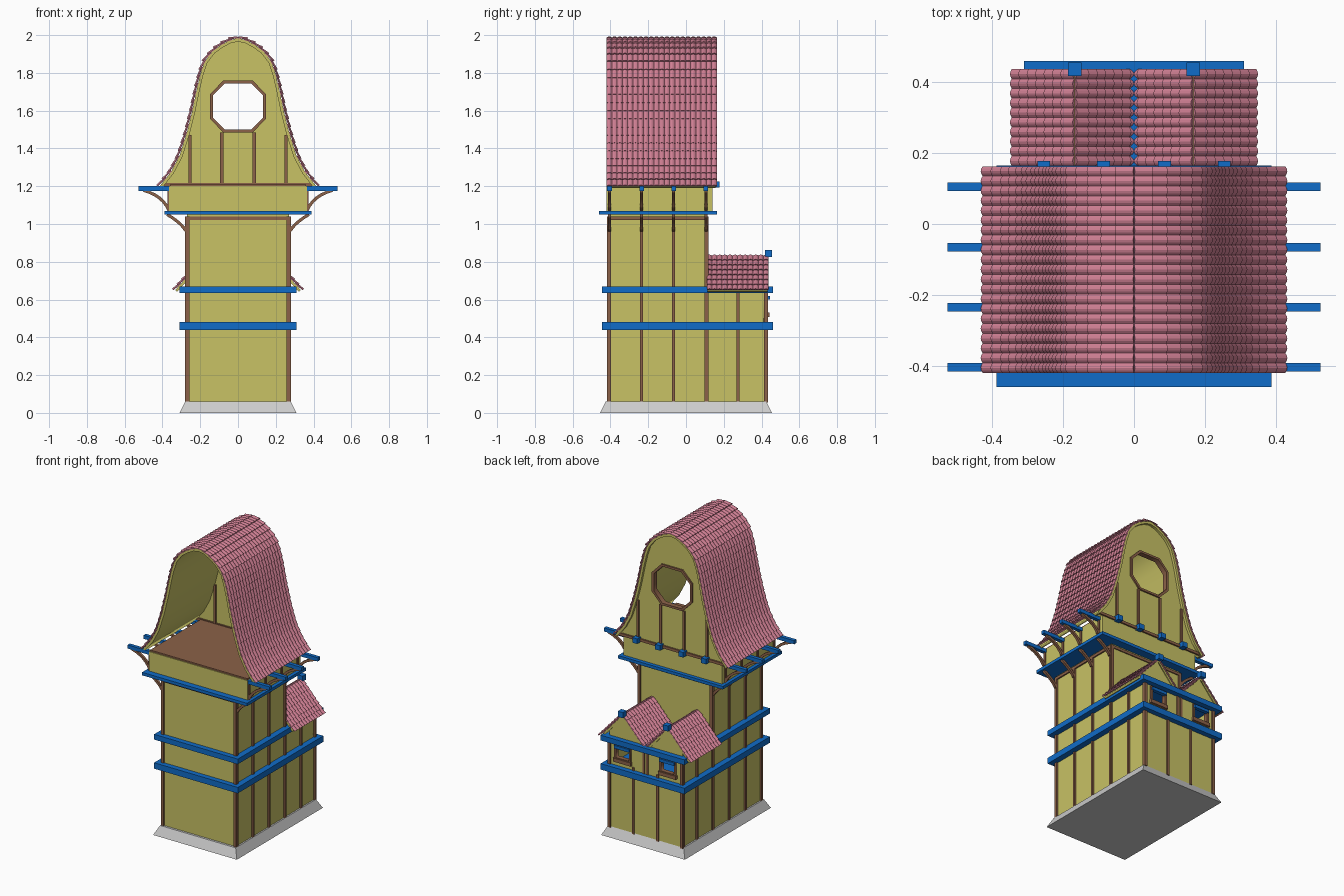
import bpy, bmesh, math
from mathutils import Vector

if "Cube" in bpy.data.objects:
    bpy.data.objects.remove(bpy.data.objects["Cube"])


def mat(name, c):
    m = bpy.data.materials.new(name)
    m.diffuse_color = (*c, 1)
    m.use_nodes = True
    m.node_tree.nodes["Principled BSDF"].inputs["Base Color"].default_value = m.diffuse_color
    return m


PLASTER = mat("plaster", (0.58, 0.54, 0.13))
WOOD = mat("wood", (0.26, 0.12, 0.065))
BLUE = mat("blue_beam", (0.005, 0.15, 0.58))
PINK = mat("roof_tile", (0.62, 0.21, 0.29))


def finish(name, bm, m):
    bmesh.ops.recalc_face_normals(bm, faces=bm.faces)
    me = bpy.data.meshes.new(name)
    bm.to_mesh(me)
    bm.free()
    ob = bpy.data.objects.new(name, me)
    bpy.context.collection.objects.link(ob)
    if m:
        me.materials.append(m)
    return ob


def box(name, x0, x1, y0, y1, z0, z1, m, top=1.0):
    bm = bmesh.new()
    for v in bmesh.ops.create_cube(bm, size=1)["verts"]:
        k = top if v.co.z > 0 else 0
        v.co = ((x0 + x1) / 2 + v.co.x * (x1 - x0 - 2 * (1 - top) * (k > 0)),
                (y0 + y1) / 2 + v.co.y * (y1 - y0 - 2 * (1 - top) * (k > 0)),
                z1 if v.co.z > 0 else z0)
    return finish(name, bm, m)


def plate(name, loops, y0, y1, m):
    """Flat outline in x/z (extra loops are holes) extruded along y."""
    cu = bpy.data.curves.new(name, 'CURVE')
    cu.dimensions = '2D'
    cu.fill_mode = 'BOTH'
    cu.extrude = (y1 - y0) / 2
    for pts in loops:
        sp = cu.splines.new('POLY')
        sp.points.add(len(pts) - 1)
        for p, (x, z) in zip(sp.points, pts):
            p.co = (x, z, 0, 1)
        sp.use_cyclic_u = True
    tmp = bpy.data.objects.new(name, cu)
    bpy.context.collection.objects.link(tmp)
    me = bpy.data.meshes.new_from_object(tmp.evaluated_get(bpy.context.evaluated_depsgraph_get()))
    bpy.data.objects.remove(tmp)
    bm = bmesh.new()
    bm.from_mesh(me)
    bmesh.ops.remove_doubles(bm, verts=bm.verts, dist=1e-5)
    for v in bm.verts:
        v.co = (v.co.x, (y0 + y1) / 2 - v.co.z, v.co.y)
    return finish(name, bm, m)


def normals(pts):
    out = []
    for i in range(len(pts)):
        a, b = pts[max(i - 1, 0)], pts[min(i + 1, len(pts) - 1)]
        out.append(Vector((b[1] - a[1], a[0] - b[0])).normalized())
    return out


def roof(name, prof, cx, y0, y1, cols, step, thick):
    """Deck plus overlapping arched tiles; prof runs from eave to ridge at x = 0."""
    inner = [(max(p[0] - n.x * thick, 0), p[1] - n.y * thick) for p, n in zip(prof, normals(prof))]
    inner[-1] = (0, prof[-1][1] - thick * 1.2)
    full = lambda p: [(cx - x, z) for x, z in p] + [(cx + x, z) for x, z in p[-2::-1]]
    plate(name + "_deck", [full(prof) + full(inner)[::-1]], y0 + .004, y1 - .006, PLASTER)

    segs = [(Vector(b) - Vector(a)).length for a, b in zip(prof, prof[1:])]
    total = sum(segs)

    def at(s):
        for i, l in enumerate(segs):
            if s <= l or i == len(segs) - 1:
                return Vector(prof[i]).lerp(Vector(prof[i + 1]), min(s / l, 1))
            s -= l

    rows = round(total / step)
    w = (y1 - y0) / cols
    arch = [(-.5, 0), (-.5, .004), (-.25, .009), (0, .011), (.25, .009), (.5, .004), (.5, 0)]
    bm = bmesh.new()
    for r in range(rows):
        a, b = at(total * r / rows), at(min(total, total * (r + 1.3) / rows))
        d = (b - a).normalized()
        n = Vector((d.y, -d.x))
        for side in (-1, 1):
            for c in range(cols):
                yc = y0 + w * (c + .5)
                ends = []
                for p, lift in ((a - d * .006, .009), (b, 0)):
                    ring = []
                    for u, h in arch:
                        q = p + n * (lift + h - .002)
                        ring.append(bm.verts.new((cx + side * max(q.x, 0), yc + u * w, q.y)))
                    ends.append(ring)
                lo, hi = ends
                k = len(arch)
                for i in range(k):
                    bm.faces.new((lo[i], lo[(i + 1) % k], hi[(i + 1) % k], hi[i]))
                bm.faces.new(lo)
                bm.faces.new(hi[::-1])
    finish(name + "_tiles", bm, PINK)


def bracket(name, p0, p1, p2, y, s):
    """Curved timber brace along a quadratic curve."""
    cen = []
    for i in range(7):
        t = i / 6
        cen.append(Vector(p0) * (1 - t) ** 2 + Vector(p1) * 2 * t * (1 - t) + Vector(p2) * t * t)
    ns = normals(cen)
    pts = [c + n * .008 for c, n in zip(cen, ns)] + [c - n * .008 for c, n in zip(cen, ns)][::-1]
    plate(name, [[(s * p.x, p.y) for p in pts]], y - .008, y + .008, WOOD)


# plinth and solid bodies
box("plinth", -.31, .31, -.455, .455, 0, .06, None, top=.97)
box("lower_body", -.27, .27, -.41, .425, .05, .46, PLASTER)
box("tower_body", -.27, .27, -.41, .11, .46, 1.06, PLASTER)
box("jetty_storey", -.365, .365, -.42, .14, 1.06, 1.2, PLASTER)
box("attic_floor", -.36, .36, -.415, .13, 1.2, 1.21, WOOD)

# blue string courses
box("lower_band", -.31, .31, -.445, .46, .44, .48, BLUE)
box("upper_band", -.31, .31, -.445, .46, .635, .67, BLUE)
box("jetty_band", -.388, .388, -.46, .165, 1.05, 1.07, BLUE)

# annex walls with window openings and twin gables
rect = lambda cx, hw, z0, z1: [(cx - hw, z0), (cx + hw, z0), (cx + hw, z1), (cx - hw, z1)]
GX = .167
plate("annex_back_wall",
      [[(-.27, .46), (.27, .46), (.27, .71), (GX, .825), (0, .645), (-GX, .825), (-.27, .71)],
       rect(-GX, .05, .535, .615), rect(GX, .05, .535, .615)], .41, .425, PLASTER)
for s in (-1, 1):
    box("annex_side_wall", *sorted((s * .255, s * .27)), .1, .425, .46, .7, PLASTER)
    plate("window_frame", [rect(s * GX, .062, .52, .628), rect(s * GX, .048, .537, .613)], .405, .435, WOOD)
    box("window_sill", s * GX - .066, s * GX + .066, .42, .442, .508, .532, WOOD)
    box("window_lintel", s * GX - .055, s * GX + .055, .42, .445, .6, .62, BLUE)
    box("gable_ridge_block", s * GX - .019, s * GX + .019, .418, .456, .825, .862, BLUE)
    roof("annex_roof", [(.166, .65), (.083, .741), (0, .832)], s * GX, .11, .437, 12, .034, .014)

# timber posts on the sides, jetty posts, brackets and rafters
for s in (-1, 1):
    for y in (-.405, -.235, -.065, .105, .275, .42):
        top = 1.04 if y < .2 else .645
        box("side_post", *sorted((s * .262, s * .28)), y - .008, y + .008, .055, top, WOOD)
        if y < .2:
            box("jetty_post", *sorted((s * .358, s * .372)), y - .008, y + .008, 1.07, 1.2, WOOD)
            bracket("lower_bracket", (.277, .965), (.305, 1.01), (.375, 1.05), y, s)
            bracket("upper_bracket", (.367, 1.075), (.40, 1.15), (.5, 1.178), y, s)
            box("eave_beam", *sorted((s * .35, s * .526)), y - .012, y + .012, 1.176, 1.2, BLUE)
    box("side_rail", *sorted((s * .265, s * .279)), -.41, .11, 1.022, 1.04, WOOD)
    for y, top in ((-.408, 1.04), (.108, 1.04), (.423, .645)):
        box("corner_post", *sorted((s * .258, s * .278)), y - .01, y + .01, .055, top, WOOD)
for x in (-.09, .09):
    box("back_post", x - .008, x + .008, .42, .433, .055, .5, WOOD)
    box("back_post_upper", x * .15 - .008, x * .15 + .008, .42, .431, .48, .64, WOOD)
for y0, y1 in ((-.417, -.405), (.105, .117)):
    box("tower_rail", -.275, .275, y0, y1, 1.022, 1.04, WOOD)

# bell-shaped main roof, open at the front
bell = [(.415, 1.2), (.355, 1.275), (.31, 1.36), (.272, 1.48), (.242, 1.6), (.217, 1.72),
        (.2, 1.79), (.177, 1.86), (.135, 1.915), (.09, 1.948), (.045, 1.972), (0, 1.985)]
roof("main_roof", bell, 0, -.42, .163, 21, .045, .016)

# rear gable wall with octagonal window, frame, studs and blue beam ends
octagon = lambda k: [(sx * x * k, 1.622 + sz * z * k) for sx, sz, x, z in (
    (1, 1, .075, .132), (1, 1, .143, .062), (1, -1, .143, .062), (1, -1, .075, .132),
    (-1, -1, .075, .132), (-1, -1, .143, .062), (-1, 1, .143, .062), (-1, 1, .075, .132))]
gable = [(x - .006, z - .006) for x, z in bell[:-1]]
plate("rear_gable", [gable + [(0, 1.975)] + [(-x, z) for x, z in gable[::-1]], octagon(1)], .125, .14, PLASTER)
plate("octagon_frame", [octagon(1.04), octagon(.93)], .115, .15, WOOD)
box("gable_rail", -.4, .4, .118, .15, 1.198, 1.216, WOOD)
for x in (-.255, -.086, .086, .255):
    box("gable_stud", x - .008, x + .008, .117, .149, 1.2, 1.485 if abs(x) < .2 else 1.47, WOOD)
    box("rear_beam_end", x - .018, x + .018, .13, .178, 1.192, 1.226, BLUE)
